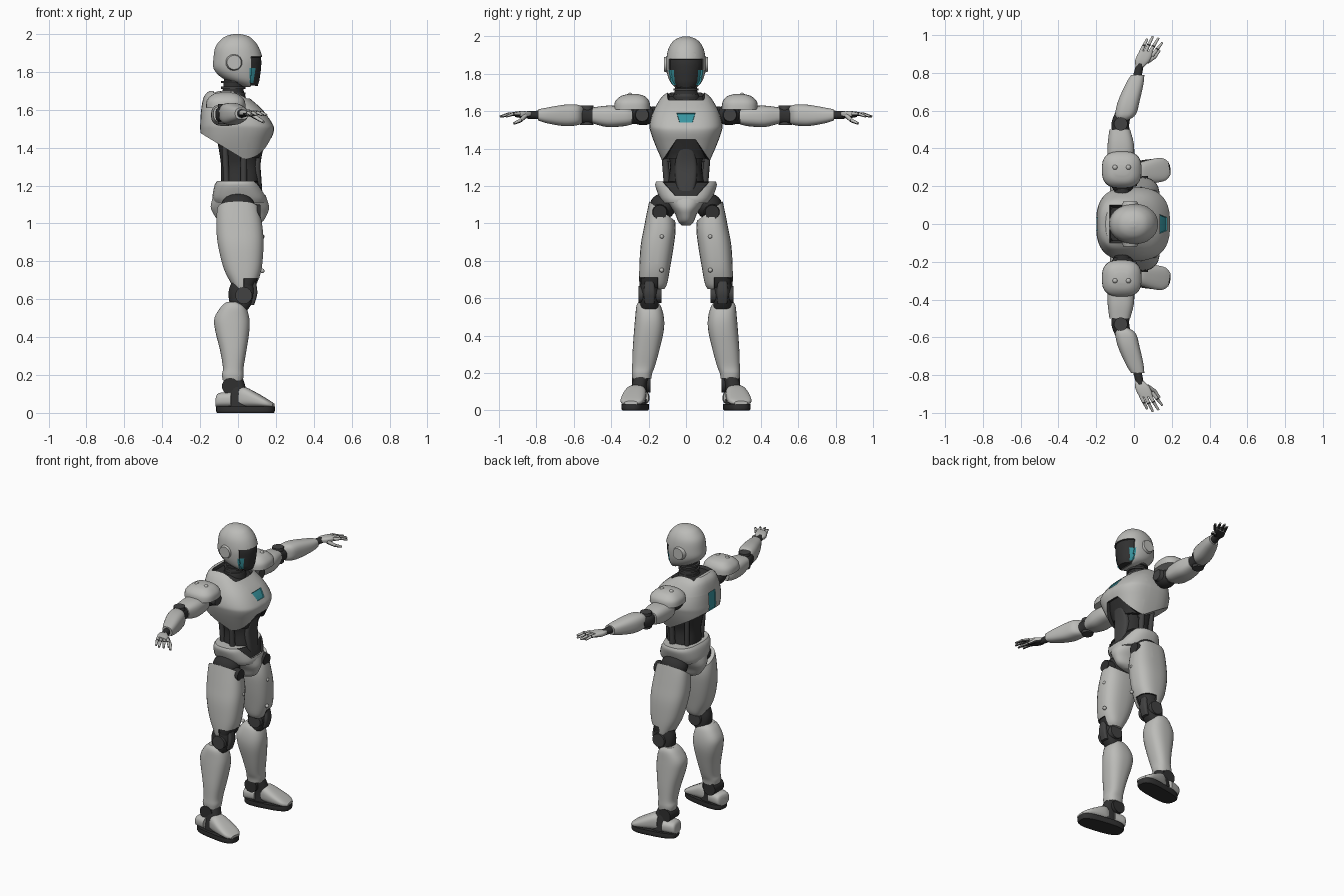
import bpy, bmesh, math
from mathutils import Vector, Matrix

if "Cube" in bpy.data.objects:
    bpy.data.objects.remove(bpy.data.objects["Cube"])


def material(name, r, g, b):
    m = bpy.data.materials.new(name)
    m.use_nodes = True
    m.diffuse_color = (r, g, b, 1)
    m.node_tree.nodes["Principled BSDF"].inputs["Base Color"].default_value = (r, g, b, 1)
    return m


SHELL = material("light grey shell", .5, .5, .48)
DARK = material("dark joint", .03, .03, .03)
PLATE = material("charcoal plate", .055, .055, .055)
TEAL = material("teal light", .04, .3, .35)
PARTS = []


def finish(name, bm, mat):
    """Turn a bmesh into a named, smooth object."""
    bmesh.ops.recalc_face_normals(bm, faces=bm.faces)
    mesh = bpy.data.meshes.new(name)
    bm.to_mesh(mesh)
    bm.free()
    mesh.materials.append(mat)
    ob = bpy.data.objects.new(name, mesh)
    bpy.context.collection.objects.link(ob)
    PARTS.append(ob)
    return ob


def spline(a, b, c, d, t):
    return b + .5 * t * (c - a + t * (2 * a - 5 * b + 4 * c - d + t * (3 * (b - c) + d - a)))


def loft(name, axis, rings, mat, side=1, power=2.5, sides=28, steps=4):
    """Skin rings (position, low, high, low, high) along an axis."""
    if len(rings[0]) == 4:  # symmetric ring: last value is a half width
        rings = [(t, a, b, -w, w) for t, a, b, w in rings]
    fine, last = [], len(rings) - 1
    for i in range(last):
        ctrl = [rings[min(max(i + k, 0), last)] for k in (-1, 0, 1, 2)]
        fine += [[spline(*v, j / steps) for v in zip(*ctrl)] for j in range(steps)]
    fine.append(rings[-1])
    bm, loops = bmesh.new(), []
    for t, a0, a1, b0, b1 in fine:
        loop = []
        for k in range(sides):
            ang = math.tau * (k + .5) / sides
            c, s = math.cos(ang), math.sin(ang)
            a = (a0 + a1 + (a1 - a0) * math.copysign(abs(c) ** (2 / power), c)) / 2
            b = (b0 + b1 + (b1 - b0) * math.copysign(abs(s) ** (2 / power), s)) / 2
            x, y, z = {"x": (t, a, b), "y": (a, t, b), "z": (a, b, t)}[axis]
            loop.append(bm.verts.new((x, y * side, z)))
        loops.append(loop)
    for p, q in zip(loops, loops[1:]):
        for k in range(sides):
            n = (k + 1) % sides
            bm.faces.new((p[k], p[n], q[n], q[k]))
    bm.faces.new(loops[0])
    bm.faces.new(loops[-1])
    return finish(name, bm, mat)


def rod(name, p, q, r1, r2, mat, sides=14):
    p, q = Vector(p), Vector(q)
    turn = (q - p).to_track_quat("Z", "Y").to_matrix().to_4x4()
    bm = bmesh.new()
    bmesh.ops.create_cone(bm, cap_ends=True, segments=sides, radius1=r1, radius2=r2,
                          depth=(q - p).length, matrix=Matrix.Translation((p + q) / 2) @ turn)
    return finish(name, bm, mat)


def ball(name, at, size, mat):
    bm = bmesh.new()
    bmesh.ops.create_uvsphere(bm, u_segments=18, v_segments=12, radius=1,
                              matrix=Matrix.Translation(at) @ Matrix.Diagonal((*size, 1)))
    return finish(name, bm, mat)


def trim(ob, point, normal):
    """Cut away everything behind a plane and close the cut."""
    bm = bmesh.new()
    bm.from_mesh(ob.data)
    cut = bmesh.ops.bisect_plane(bm, geom=bm.verts[:] + bm.edges[:] + bm.faces[:],
                                 plane_co=point, plane_no=normal, clear_inner=True)
    bmesh.ops.contextual_create(bm, geom=[e for e in cut["geom_cut"] if isinstance(e, bmesh.types.BMEdge)])
    bm.to_mesh(ob.data)
    bm.free()


def panel(ob, planes, mat, depth=0):
    """Recolour and recess the region in front of all planes; the first limits the cuts."""
    bm = bmesh.new()
    bm.from_mesh(ob.data)
    planes = [(Vector(p), Vector(n)) for p, n in planes]

    def inside(f, tests):
        c = f.calc_center_median()
        return all((c - p).dot(n) > 0 for p, n in tests)

    for p, n in planes:
        faces = [f for f in bm.faces if inside(f, planes[:1])]
        geom = {g for f in faces for g in (*f.verts, *f.edges, f)}
        bmesh.ops.bisect_plane(bm, geom=list(geom), plane_co=p, plane_no=n)
    chosen = [f for f in bm.faces if inside(f, planes)]
    ob.data.materials.append(mat)
    for f in chosen:
        f.material_index = len(ob.data.materials) - 1
    if depth and chosen:
        bmesh.ops.inset_region(bm, faces=chosen, thickness=.002, depth=-depth)
    bm.to_mesh(ob.data)
    bm.free()


def dark_below(ob):
    ob.data.materials.append(DARK)
    for f in ob.data.polygons:
        f.material_index = int(f.normal.z < -.35)


# Head: helmet with recessed visor and teal cheek lights
helmet = loft("helmet", "z", [
    (2, -.02, .01, .015), (1.99, -.06, .05, .045), (1.97, -.09, .08, .073), (1.93, -.12, .11, .096),
    (1.87, -.13, .13, .106), (1.82, -.13, .13, .104), (1.78, -.1, .125, .095),
    (1.75, -.05, .12, .08), (1.72, .03, .11, .05)], SHELL, power=2.1, sides=40)
panel(helmet, [((.065, 0, 0), (1, 0, 0)), ((0, 0, 1.88), (0, 0, -1))], DARK, .008)
panel(helmet, [((.06, 0, 0), (1, 0, 0)), ((.09, 0, 1.8), (-1, 0, .15)),
               ((0, 0, 1.82), (0, 0, -1)), ((0, 0, 1.74), (0, 0, 1))], TEAL)
loft("neck", "z", [(1.6, -.1, .06, .09), (1.67, -.09, .04, .075), (1.71, -.08, .03, .06),
                   (1.79, -.07, .04, .06)], DARK, power=2)
for z in (1.68, 1.71, 1.74):
    loft("neck_ring", "z", [(z, -.09, .04, .068), (z + .012, -.09, .04, .068)], PLATE, power=2, steps=1)

# Chest shell with sloping hem, open collar, belly notch and lights
chest = loft("chest", "z", [
    (1.7, -.15, .01, .1), (1.67, -.18, .05, .135), (1.6, -.195, .13, .175), (1.53, -.2, .18, .195),
    (1.49, -.2, .19, .19), (1.42, -.19, .165, .165), (1.33, -.15, .13, .125)], SHELL, power=2.7, sides=40)
trim(chest, (.02, 0, 1.345), (.115, 0, .19))
panel(chest, [((.03, 0, 0), (1, 0, 0)), ((0, 0, 1.45), (0, 0, -1)),
              ((0, .05, 1.45), (0, -1, -.68)), ((0, -.05, 1.45), (0, 1, -.68))], DARK, .02)
panel(chest, [((.05, 0, 0), (1, 0, 0)), ((0, 0, 1.59), (0, 0, -1)), ((0, 0, 1.54), (0, 0, 1)),
              ((0, .05, 1.59), (0, -1, .3)), ((0, -.05, 1.59), (0, 1, .3))], TEAL, .006)
panel(chest, [((-.1, 0, 0), (-1, 0, 0)), ((0, 0, 1.6), (0, 0, -1)), ((0, 0, 1.44), (0, 0, 1)),
              ((0, .035, 0), (0, -1, 0)), ((0, -.035, 0), (0, 1, 0))], TEAL, .006)
panel(chest, [((0, 0, 1.66), (0, 0, 1)), ((0, .1, 0), (0, -1, 0)), ((0, -.1, 0), (0, 1, 0)),
              ((-.13, 0, 0), (1, 0, 0))], DARK, .02)

# Waist and pelvis
loft("abdomen", "z", [(1.1, -.08, .1, .1), (1.2, -.09, .115, .1), (1.3, -.09, .11, .085),
                      (1.38, -.1, .11, .1), (1.48, -.12, .12, .12)], DARK)
loft("belly_plate", "z", [(1.14, .05, .13, .035), (1.22, .05, .125, .055), (1.32, .05, .12, .058),
                          (1.42, .06, .14, .04)], PLATE, power=4)
belt = loft("belt", "z", [(1.11, -.125, .15, .125), (1.14, -.135, .15, .143), (1.2, -.125, .125, .165),
                          (1.225, -.11, .11, .16)], SHELL, power=2.6)
panel(belt, [((.02, 0, 0), (1, 0, 0)), ((0, 0, 1.15), (0, 0, 1)),
             ((0, .06, 1.15), (0, -1, .9)), ((0, -.06, 1.15), (0, 1, .9))], DARK, .008)
loft("pelvis", "z", [(.99, -.06, .08, .025), (1.01, -.1, .13, .042), (1.05, -.13, .155, .058),
                     (1.09, -.145, .165, .085), (1.15, -.13, .145, .13)], SHELL, power=2.3)

for s, who in ((1, "left"), (-1, "right")):
    def part(name, axis, rings, mat, **kw):
        return loft(who + "_" + name, axis, rings, mat, side=s, **kw)

    def link(name, p, q, r1, r2, mat):
        return rod(who + "_" + name, (p[0], p[1] * s, p[2]), (q[0], q[1] * s, q[2]), r1, r2, mat)

    def bump(name, x, y, z, size, mat):
        return ball(who + "_" + name, (x, y * s, z), size, mat)

    # Ear cap and waist strut
    link("ear_cap", (-.02, .09, 1.85), (-.02, .118, 1.85), .047, .038, SHELL)
    link("waist_strut", (.03, .1, 1.2), (.03, .115, 1.38), .018, .018, PLATE)
    link("back_strut", (-.06, .075, 1.2), (-.07, .09, 1.42), .016, .016, PLATE)

    # Arm
    bump("shoulder_joint", -.06, .23, 1.58, (.065, .075, .055), DARK)
    link("shoulder_axle", (-.06, .14, 1.58), (-.06, .34, 1.575), .045, .045, DARK)
    link("shoulder_disc", (-.01, .235, 1.58), (.015, .235, 1.58), .04, .035, PLATE)
    part("shoulder_pad", "z", [(1.692, -.1, -.03, .26, .31), (1.68, -.135, .005, .22, .35),
                               (1.65, -.165, .035, .195, .38), (1.61, -.17, .04, .19, .385)], SHELL, power=2.8)
    for x in (-.1, -.03):
        bump("pad_bolt", x, .3, 1.685, (.014, .014, .014), SHELL)
    part("upper_arm", "y", [(.29, -.12, -.01, 1.53, 1.61), (.33, -.14, 0, 1.52, 1.625),
                            (.42, -.14, 0, 1.515, 1.63), (.5, -.13, -.02, 1.535, 1.62)], SHELL, power=2.8)
    part("elbow", "y", [(.46, -.11, -.02, 1.54, 1.61), (.53, -.12, -.025, 1.53, 1.62),
                        (.59, -.1, -.01, 1.54, 1.61)], DARK)
    link("elbow_hub", (-.07, .53, 1.525), (-.07, .53, 1.63), .036, .036, PLATE)
    part("forearm", "y", [(.55, -.09, -.03, 1.54, 1.62), (.58, -.1, .01, 1.525, 1.635),
                          (.65, -.085, .03, 1.52, 1.635), (.74, -.045, .05, 1.535, 1.62),
                          (.79, -.015, .055, 1.55, 1.61)], SHELL, power=2.7)
    link("wrist", (.015, .77, 1.58), (.033, .85, 1.58), .024, .02, DARK)
    dark_below(part("palm", "y", [(.83, .01, .05, 1.57, 1.595), (.86, .005, .08, 1.565, 1.6),
                                  (.89, .015, .095, 1.565, 1.6), (.915, .03, .1, 1.57, 1.598)], SHELL, power=3))

    # Fingers in two bones each, with dark knuckles
    tips = [(.07, .98), (.1, .993), (.13, .985), (.15, .96)]
    for i, (x, y) in enumerate(tips):
        base, tip = Vector((.035 + .02 * i, .908 - .006 * i, 1.585)), Vector((x, y, 1.572))
        mid = base.lerp(tip, .5) + Vector((0, 0, .006))
        dark_below(link("finger", base, mid, .0105, .009, SHELL))
        dark_below(link("fingertip", mid, tip, .009, .006, SHELL))
        bump("knuckle", *mid, (.0095,) * 3, DARK)
    dark_below(link("thumb", (.07, .86, 1.575), (.11, .885, 1.55), .013, .01, SHELL))
    dark_below(link("thumb_tip", (.11, .885, 1.55), (.135, .92, 1.535), .01, .007, SHELL))

    # Hip and thigh
    bump("hip_joint", 0, .125, 1.09, (.09, .07, .07), DARK)
    link("hip_disc", (.07, .14, 1.06), (.12, .14, 1.06), .045, .038, DARK)
    thigh = part("thigh", "z", [
        (1.15, -.09, .09, .09, .19), (1.08, -.11, .11, .07, .205), (.98, -.115, .13, .055, .225),
        (.88, -.105, .135, .065, .243), (.76, -.075, .125, .085, .25), (.68, -.035, .1, .1, .25),
        (.65, -.02, .08, .115, .245)], SHELL, power=2.6)
    trim(thigh, (0, .2 * s, 1.12), (0, .75 * s, -1))
    panel(thigh, [((.03, 0, 0), (1, 0, 0)), ((0, 0, .71), (0, 0, -1)),
                  ((0, .15 * s, 0), (0, s, 0))], DARK, .008)
    for z in (.93, .75):
        bump("thigh_bolt", .128, .13, z, (.012, .012, .012), SHELL)

    # Knee and shin
    part("knee", "z", [(.53, -.03, .04, .15, .24), (.58, -.045, .075, .145, .245), (.64, -.05, .09, .145, .245),
                       (.7, -.03, .08, .15, .24)], DARK)
    part("knee_plate", "z", [(.57, .05, .085, .17, .22), (.63, .05, .102, .165, .225),
                             (.69, .05, .095, .17, .22)], PLATE, power=4)
    link("knee_hub", (.03, .13, .62), (.03, .255, .62), .045, .045, PLATE)
    part("shin", "z", [
        (.585, -.06, .0, .16, .25), (.56, -.09, .04, .135, .265), (.5, -.125, .06, .118, .272),
        (.43, -.12, .06, .118, .278), (.33, -.095, .045, .14, .285), (.24, -.08, .03, .165, .288),
        (.2, -.085, .03, .18, .29), (.17, -.08, .025, .185, .287)], SHELL, power=2.5)

    # Ankle and foot, toes turned slightly outward
    link("ankle_hub", (-.04, .19, .14), (-.04, .29, .14), .045, .045, DARK)
    foot = [
        part("ankle", "z", [(.02, -.07, .07, .21, .315), (.1, -.06, .05, .215, .3),
                            (.2, -.075, .015, .2, .275)], DARK),
        part("sole", "z", [(0, -.11, .19, .205, .325), (.01, -.115, .195, .2, .33),
                           (.035, -.115, .195, .2, .33)], DARK, power=3),
        part("toe_cap", "x", [(.01, .215, .31, .03, .13), (.04, .205, .32, .03, .135), (.1, .2, .328, .03, .105),
                              (.16, .205, .325, .03, .07), (.19, .23, .3, .03, .05)], SHELL, power=2.8),
        part("heel_cap", "x", [(-.115, .225, .305, .03, .08), (-.1, .21, .32, .03, .105),
                               (-.03, .205, .325, .03, .11)], SHELL, power=2.8)]
    pivot = Matrix.Translation((0, .265 * s, 0))
    for ob in foot:
        ob.data.transform(pivot @ Matrix.Rotation(math.radians(9 * s), 4, "Z") @ pivot.inverted())

# Smooth shading with crisp edges
for ob in PARTS:
    ob.data.shade_smooth()
    ob.data.set_sharp_from_angle(angle=math.radians(35))
